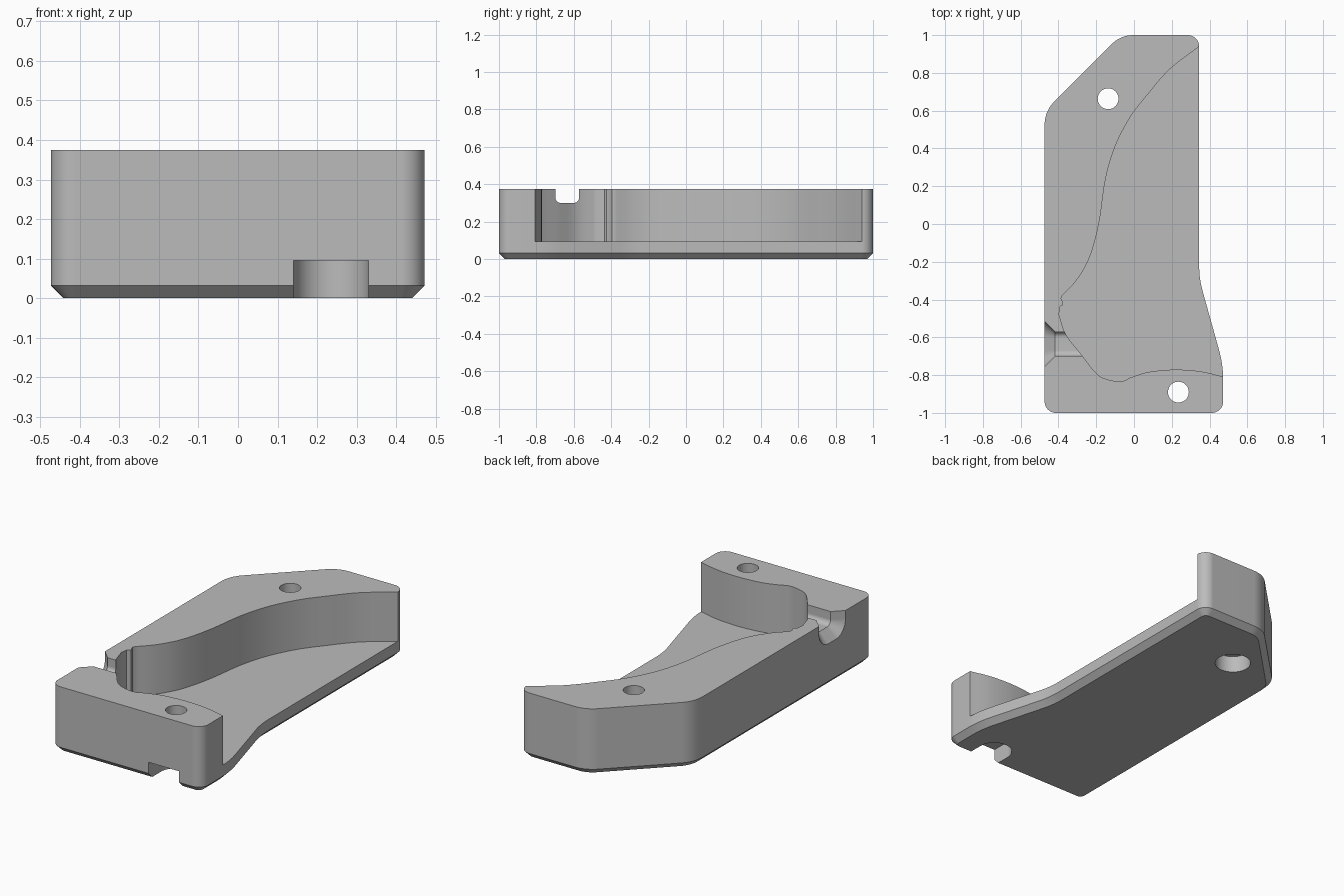
import bpy
import bmesh
import math
from mathutils import Vector

if "Cube" in bpy.data.objects:
    bpy.data.objects.remove(bpy.data.objects["Cube"])

TOP, FLOOR, CHAMFER = 0.375, 0.095, 0.032

grey = bpy.data.materials.new("plain_grey")
grey.use_nodes = True
grey.diffuse_color = (0.5, 0.5, 0.5, 1)
grey.node_tree.nodes["Principled BSDF"].inputs["Base Color"].default_value = (0.5, 0.5, 0.5, 1)


def loft(name, rings):
    """Closed solid through rings of equal point count."""
    bm = bmesh.new()
    loops = [[bm.verts.new(p) for p in ring] for ring in rings]
    n = len(loops[0])
    for a, b in zip(loops, loops[1:]):
        for i in range(n):
            j = (i + 1) % n
            bm.faces.new((a[i], a[j], b[j], b[i]))
    bm.faces.new(loops[0])
    bm.faces.new(loops[-1])
    bmesh.ops.recalc_face_normals(bm, faces=bm.faces)
    mesh = bpy.data.meshes.new(name)
    bm.to_mesh(mesh)
    bm.free()
    mesh.materials.append(grey)
    obj = bpy.data.objects.new(name, mesh)
    bpy.context.collection.objects.link(obj)
    return obj


def prism(name, outline, z0, z1):
    return loft(name, [[(x, y, z) for x, y in outline] for z in (z0, z1)])


def rounded(corners, steps=10):
    """Outline with an arc of the given radius at each corner (x, y, r)."""
    out = []
    for i, (x, y, r) in enumerate(corners):
        p = Vector((x, y))
        u = (Vector(corners[i - 1][:2]) - p).normalized()
        v = (Vector(corners[(i + 1) % len(corners)][:2]) - p).normalized()
        half = u.angle(v) / 2
        centre = p + (u + v).normalized() * r / math.sin(half)
        a = p + u * r / math.tan(half) - centre
        b = p + v * r / math.tan(half) - centre
        sweep = a.angle(b)
        for k in range(steps + 1):
            t = k / steps
            w = (a * math.sin((1 - t) * sweep) + b * math.sin(t * sweep)) / math.sin(sweep)
            out.append(centre + w)
    return out


def inset(outline, d):
    """Move a counter-clockwise outline inwards by d."""
    out = []
    for i, p in enumerate(outline):
        e = (p - outline[i - 1]).normalized()
        f = (outline[(i + 1) % len(outline)] - p).normalized()
        n = Vector((-e.y - f.y, e.x + f.x)).normalized()
        out.append(p + n * d / max(n.dot(Vector((-e.y, e.x))), 0.5))
    return out


def spline(pts, steps=6):
    """Smooth curve through the points."""
    pts = [Vector(p) for p in pts]
    q = [2 * pts[0] - pts[1]] + pts + [2 * pts[-1] - pts[-2]]
    out = []
    for a, b, c, d in zip(q, q[1:], q[2:], q[3:]):
        for k in range(steps):
            t = k / steps
            out.append(0.5 * (2 * b + (c - a) * t + (2 * a - 5 * b + 4 * c - d) * t * t
                              + (3 * b - a - 3 * c + d) * t ** 3))
    return out + [pts[-1]]


def circle(x, y, r, start=0.0, sweep=math.tau, n=48):
    return [Vector((x + r * math.cos(start + sweep * k / n),
                    y + r * math.sin(start + sweep * k / n))) for k in range(n)]


# Body block with a chamfered lower edge
outline = rounded([(-0.473, -1, 0.06), (0.472, -1, 0.06), (0.472, -0.745, 0.6),
                   (0.345, -0.29, 0.5), (0.345, 1, 0.06), (-0.07, 1, 0.16),
                   (-0.473, 0.597, 0.17)])
body = loft("body", [[(p.x, p.y, z) for p in ring] for ring, z in
                     ((inset(outline, CHAMFER), 0), (outline, CHAMFER), (outline, TOP))])

# Curved pocket, open along the left side
long_wall = spline([(0.345, 0.94), (0.19, 0.82), (0.08, 0.695), (-0.02, 0.565), (-0.1, 0.41),
                    (-0.15, 0.24), (-0.18, 0.035), (-0.21, -0.1), (-0.25, -0.21),
                    (-0.31, -0.305), (-0.38, -0.38)])
ridge = spline([(-0.386, -0.395), (-0.375, -0.425), (-0.392, -0.437)], 3)
end_wall = spline([(-0.397, -0.48), (-0.36, -0.585), (-0.283, -0.685), (-0.2, -0.79),
                   (-0.14, -0.823), (-0.066, -0.833), (-0.01, -0.81), (0.08, -0.783),
                   (0.215, -0.771), (0.35, -0.78), (0.472, -0.808)])
pocket = [Vector((0.7, 0.94))] + long_wall + ridge + end_wall + [Vector((0.7, -0.808))]
cutters = [prism("pocket_cutter", pocket, FLOOR, 0.6)]

# Screw holes, a round counterbore and a counterbore open to the front
for x, y in ((-0.137, 0.663), (0.235, -0.89)):
    cutters.append(prism("hole_cutter", circle(x, y, 0.055), -0.1, 0.6))
cutters.append(prism("back_bore_cutter", circle(-0.137, 0.663, 0.095), -0.1, FLOOR))
slot = circle(0.235, -0.89, 0.095, 0, math.pi) + [
    Vector((0.14, -0.89)), Vector((0.14, -1.2)), Vector((0.33, -1.2))]
cutters.append(prism("front_bore_cutter", slot, -0.1, FLOOR))


# Side channel flaring out to the right wall
def channel_ring(x, grow):
    w, r, low, mid = 0.064 + grow, 0.03 + grow, 0.3 - grow, -0.635
    ring = [(x, mid + w, 0.6)]
    for side, start in ((1, 0), (-1, -math.pi / 2)):
        for k in range(9):
            a = start - k * math.pi / 16
            ring.append((x, mid + side * (w - r) + r * math.cos(a), low + r + r * math.sin(a)))
    return ring + [(x, mid - w, 0.6)]


FLARE = 0.055
rings = [channel_ring(-0.6, FLARE)]
for k in range(9):
    a = k * math.pi / 16
    rings.append(channel_ring(-0.473 + FLARE * math.sin(a) ** 1, FLARE * (1 - math.cos(math.pi / 2 - a))
                              if k else FLARE))
rings.append(channel_ring(-0.2, 0))
cutters.append(loft("channel_cutter", rings))

# Cut everything out of the body
bpy.context.view_layer.objects.active = body
body.select_set(True)
for cutter in cutters:
    mod = body.modifiers.new("cut", "BOOLEAN")
    mod.operation = "DIFFERENCE"
    mod.solver = "EXACT"
    mod.object = cutter
    bpy.ops.object.modifier_apply(modifier=mod.name)
    bpy.data.objects.remove(cutter)

# Smooth curved walls while flat faces stay flat
bpy.ops.object.shade_smooth_by_angle(angle=math.radians(30))
weighted = body.modifiers.new("weighted_normals", "WEIGHTED_NORMAL")
weighted.keep_sharp = True
